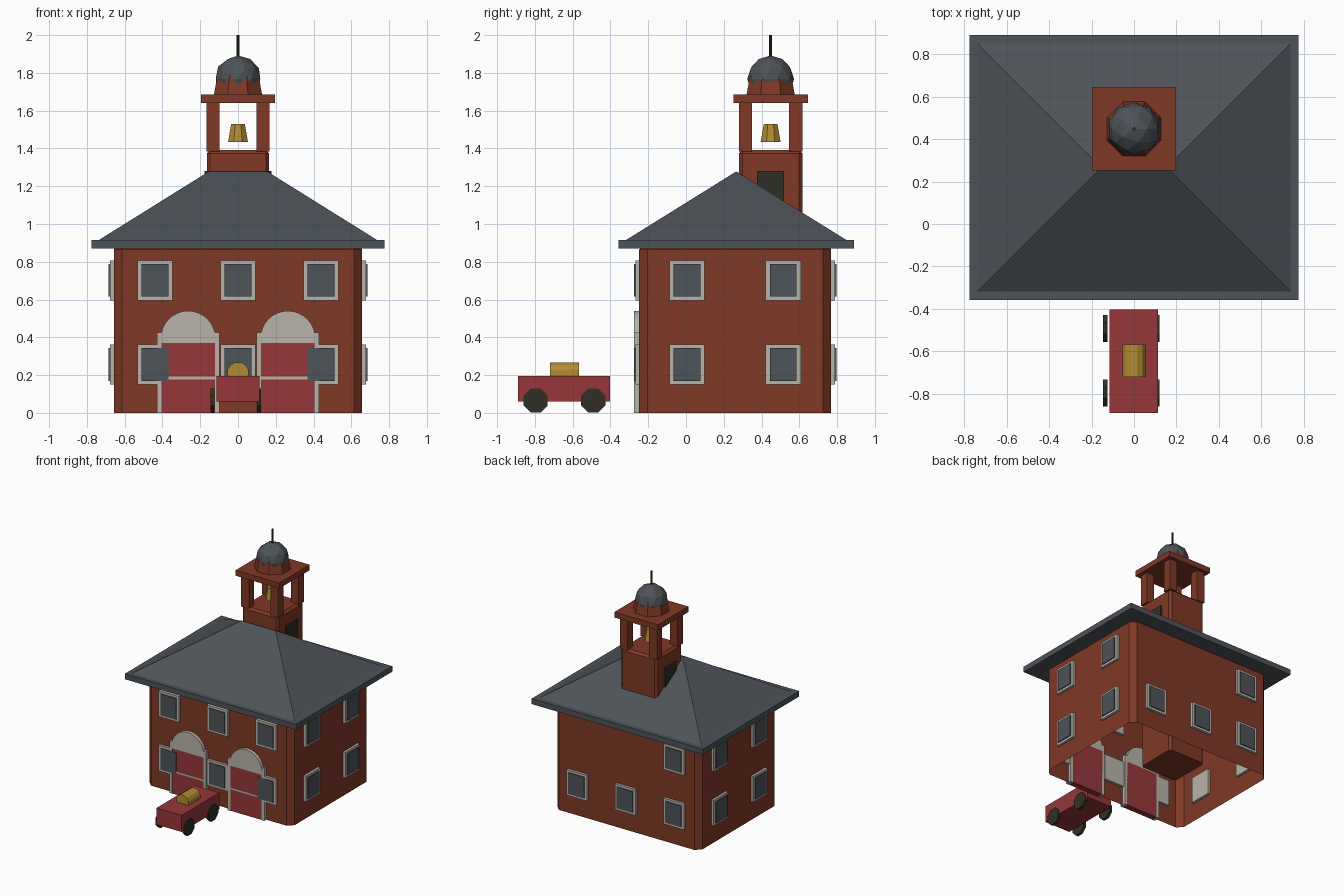
import bpy, bmesh, math
from mathutils import Matrix, Vector

if "Cube" in bpy.data.objects:
    bpy.data.objects.remove(bpy.data.objects["Cube"])


def material(name, rgb):
    m = bpy.data.materials.new(name)
    m.diffuse_color = (*rgb, 1)
    m.use_nodes = True
    m.node_tree.nodes["Principled BSDF"].inputs["Base Color"].default_value = m.diffuse_color
    return m


BRICK = material("brick", (0.216, 0.040, 0.019))
SLATE = material("slate", (0.076, 0.087, 0.098))
STONE = material("stone", (0.485, 0.456, 0.402))
RED = material("red_paint", (0.305, 0.037, 0.040))
GOLD = material("brass", (0.445, 0.262, 0.032))
DARK = material("dark_rubber", (0.030, 0.030, 0.019))


def finish(bm, name, mat):
    bmesh.ops.recalc_face_normals(bm, faces=bm.faces)
    me = bpy.data.meshes.new(name)
    bm.to_mesh(me)
    bm.free()
    me.materials.append(mat)
    ob = bpy.data.objects.new(name, me)
    bpy.context.collection.objects.link(ob)
    return ob


def box(name, x, y, z, mat, chamfer=0, vertical_only=True, open_bottom=False):
    """Box from (min, max) ranges, optionally with chamfered edges."""
    bm = bmesh.new()
    bmesh.ops.create_cube(bm, size=1)
    for v in bm.verts:
        v.co = Vector([r[0] if c < 0 else r[1] for c, r in zip(v.co, (x, y, z))])
    if chamfer:
        edges = [e for e in bm.edges
                 if abs(e.verts[0].co.z - e.verts[1].co.z) > 1e-4
                 or (not vertical_only and e.verts[0].co.z > z[0] + 1e-4)]
        bmesh.ops.bevel(bm, geom=edges, offset=chamfer, segments=1, affect='EDGES')
    if open_bottom:
        low = [f for f in bm.faces if all(abs(v.co.z - z[0]) < 1e-4 for v in f.verts)]
        bmesh.ops.delete(bm, geom=low, context='FACES_ONLY')
    return finish(bm, name, mat)


def cone(name, centre, r1, r2, depth, sides, mat, axis='Z'):
    """Cylinder or cone with flat sides facing the axes."""
    bm = bmesh.new()
    turn = {'Z': Matrix(), 'X': Matrix.Rotation(math.pi / 2, 4, 'Y'),
            'Y': Matrix.Rotation(math.pi / 2, 4, 'X')}[axis]
    bmesh.ops.create_cone(bm, cap_ends=True, segments=sides, radius1=r1, radius2=r2, depth=depth,
                          matrix=Matrix.Translation(centre) @ turn
                          @ Matrix.Rotation(math.pi / sides, 4, 'Z'))
    return finish(bm, name, mat)


# Main hall, open underneath
X0, YF, YB = 0.657, -0.248, 0.768
box("hall_walls", (-X0, X0), (YF, YB), (0, 0.908), BRICK, 0.043, False, True)

# Hipped roof on an eaves slab
box("eaves", (-0.775, 0.775), (-0.357, 0.89), (0.87, 0.915), SLATE)
bm = bmesh.new()
base = [bm.verts.new(p) for p in ((-0.737, -0.318, 0.915), (0.737, -0.318, 0.915),
                                  (0.737, 0.85, 0.915), (-0.737, 0.85, 0.915))]
ridge = [bm.verts.new((s * 0.155, 0.266, 1.278)) for s in (-1, 1)]
bm.faces.new((base[0], base[1], ridge[1], ridge[0]))
bm.faces.new((base[2], base[3], ridge[0], ridge[1]))
bm.faces.new((base[1], base[2], ridge[1]))
bm.faces.new((base[3], base[0], ridge[0]))
bm.faces.new(base)
finish(bm, "hip_roof", SLATE)


# Windows: stone frame with glass slightly proud of it
def window(u, z, wall):
    for part, w, h, proud, mat in (("frame", 0.093, 0.106, 0.02, STONE),
                                   ("glass", 0.071, 0.087, 0.028, SLATE)):
        name = f"{wall}_window_{part}"
        span, zs = (u - w, u + w), (z - h, z + h)
        inner = 0.02 if part == "frame" else 0.012
        if wall == "front":
            box(name, span, (YF - proud, YF + inner), zs, mat)
        elif wall == "back":
            box(name, span, (YB - inner, YB + proud), zs, mat)
        elif wall == "right":
            box(name, (X0 - inner, X0 + proud), span, zs, mat)
        else:
            box(name, (-X0 - proud, -X0 + inner), span, zs, mat)


LOW, HIGH = 0.256, 0.702
for z in (LOW, HIGH):
    for x in (-0.44, 0, 0.44):
        window(x, z, "front")
        if z == LOW or x < 0:
            window(x, z, "back")
    for y in (0.005, 0.515):
        window(y, z, "right")
        window(y, z, "left")

# Two engine doors with stone surrounds and arches
for cx in (-0.264, 0.264):
    back = YF + 0.025
    for s in (-1, 1):
        xs = sorted((cx + s * 0.142, cx + s * 0.166))
        box("door_post", xs, (YF - 0.026, back), (0, 0.425), STONE)
    box("door_lintel", (cx - 0.145, cx + 0.145), (YF - 0.025, back), (0.37, 0.40), STONE)
    box("door_panel", (cx - 0.143, cx + 0.143), (YF - 0.023, back), (0, 0.372), RED)
    box("door_rail", (cx - 0.143, cx + 0.143), (YF - 0.026, YF), (0.177, 0.192), STONE)
    bm = bmesh.new()
    arc = [bm.verts.new((cx + 0.145 * math.cos(math.pi * i / 16), back,
                         0.395 + 0.145 * math.sin(math.pi * i / 16))) for i in range(17)]
    f = bm.faces.new(arc)
    new = bmesh.ops.extrude_face_region(bm, geom=[f])["geom"]
    for v in new:
        if isinstance(v, bmesh.types.BMVert):
            v.co.y = YF - 0.027
    if f.is_valid is False or len([g for g in bm.faces if all(abs(v.co.y - back) < 1e-5 for v in g.verts)]) == 0:
        bm.faces.new(arc)
    finish(bm, "door_arch", STONE)

# Bell tower
TY = 0.448
box("tower_shaft", (-0.165, 0.165), (TY - 0.168, TY + 0.168), (0, 1.392), BRICK, 0.018, False)
box("tower_side_openings", (-0.178, 0.178), (TY - 0.072, TY + 0.072), (1.0, 1.28), DARK)
for sx in (-1, 1):
    for sy in (-1, 1):
        box("belfry_post", sorted((sx * 0.098, sx * 0.167)),
            sorted((TY + sy * 0.098, TY + sy * 0.168)), (1.385, 1.645), BRICK)
box("belfry_slab", (-0.197, 0.197), (TY - 0.197, TY + 0.197), (1.64, 1.685), BRICK)
cone("dome_drum", (0, TY, 1.735), 0.139, 0.117, 0.11, 8, BRICK)
bm = bmesh.new()
bmesh.ops.create_icosphere(bm, subdivisions=2, radius=0.124,
                           matrix=Matrix.Translation((0, TY, 1.768)))
finish(bm, "dome", SLATE)
cone("finial_pole", (0, TY, 1.94), 0.008, 0.008, 0.12, 8, DARK)
cone("bell", (0, TY, 1.482), 0.057, 0.039, 0.095, 8, GOLD)

# Fire wagon parked in front
box("wagon_body", (-0.115, 0.113), (-0.89, -0.402), (0.06, 0.196), RED)
cone("wagon_tank", (0, -0.643, 0.213), 0.057, 0.057, 0.152, 12, GOLD, 'Y')
for y in (-0.796, -0.491):
    for x in (-0.135, 0.11):
        cone("wagon_wheel", (x, y, 0.066), 0.069, 0.069, 0.021, 8, DARK, 'X')
